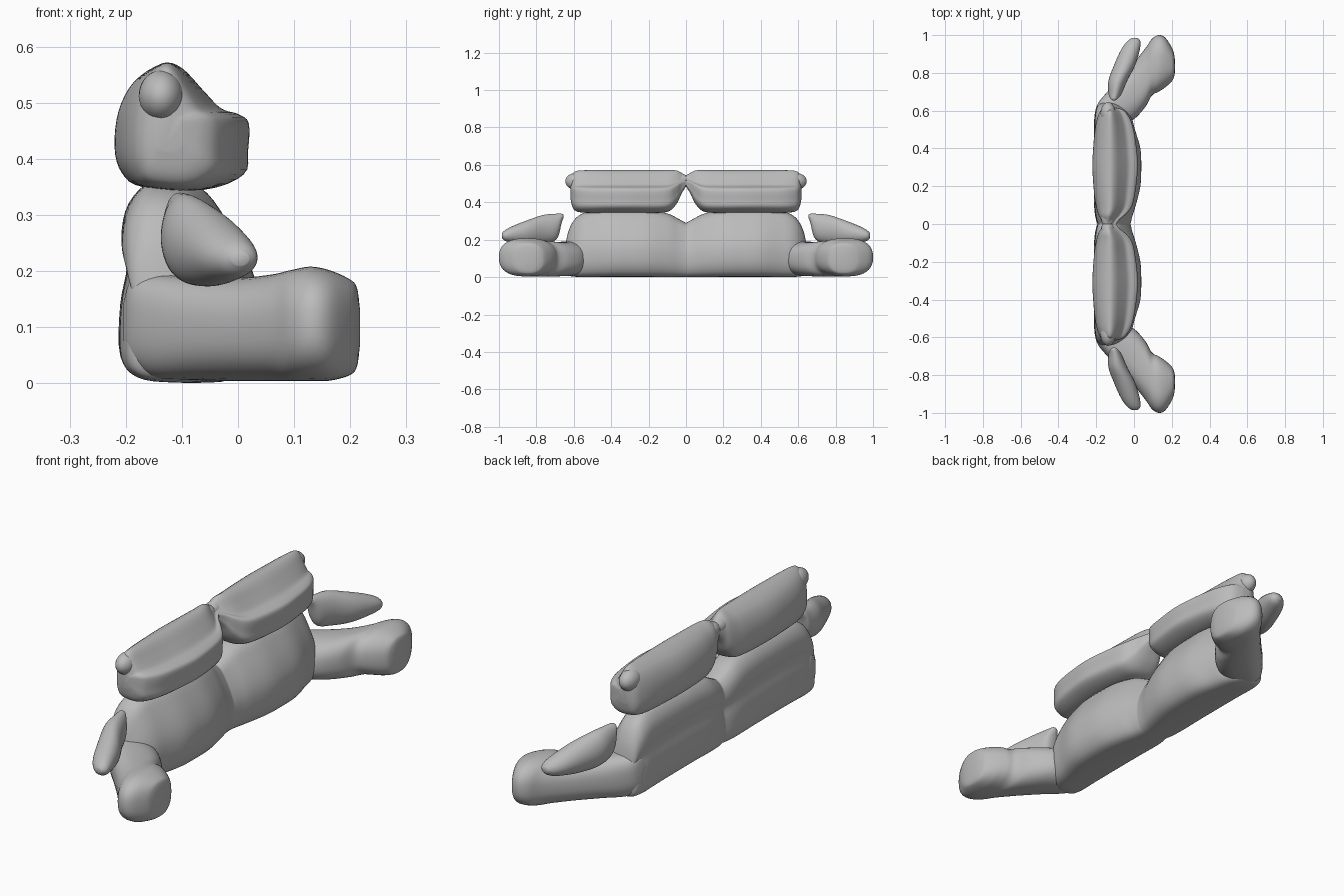
import bpy, bmesh, math
from mathutils import Vector

if "Cube" in bpy.data.objects:
    bpy.data.objects.remove(bpy.data.objects["Cube"])

grey = bpy.data.materials.new("soft grey")
grey.use_nodes = True
grey.diffuse_color = (0.5, 0.5, 0.5, 1)
grey.node_tree.nodes["Principled BSDF"].inputs["Base Color"].default_value = (0.5, 0.5, 0.5, 1)


def spline(points, steps, closed=False):
    """Smooth curve through points of any dimension."""
    n, out = len(points), []
    pick = (lambda i: points[i % n]) if closed else (lambda i: points[max(0, min(n - 1, i))])
    for i in range(n if closed else n - 1):
        for k in range(steps):
            t = k / steps
            out.append([0.5 * (2 * b + (c - a) * t + (2 * a - 5 * b + 4 * c - d) * t ** 2
                               + (3 * b - a - 3 * c + d) * t ** 3)
                        for a, b, c, d in zip(pick(i - 1), pick(i), pick(i + 1), pick(i + 2))])
    return out if closed else out + [list(points[-1])]


def finish(name, bm):
    """Shade smooth and mirror to the other end."""
    bmesh.ops.recalc_face_normals(bm, faces=bm.faces)
    mesh = bpy.data.meshes.new(name)
    bm.to_mesh(mesh)
    bm.free()
    mesh.materials.append(grey)
    mesh.shade_smooth()
    obj = bpy.data.objects.new(name, mesh)
    bpy.context.collection.objects.link(obj)
    mirror = obj.modifiers.new("mirror", 'MIRROR')
    mirror.use_axis = (False, True, False)
    mirror.merge_threshold = 0.0005


def loft(name, outline, stations, axis="Y", cap_start=True):
    """Stations: position, two centre coordinates, two outline scales."""
    bm = bmesh.new()
    rings = []
    for p, cu, cv, su, sv in spline(stations, 5):
        ring = []
        for u, v in outline:
            a, b = cu + su * u, cv + sv * v
            ring.append(bm.verts.new((a, p, b) if axis == "Y" else (p, a, b)))
        rings.append(ring)
    n = len(outline)
    for r, s in zip(rings, rings[1:]):
        for i in range(n):
            bm.faces.new((r[i], r[(i + 1) % n], s[(i + 1) % n], s[i]))
    if cap_start:
        bm.faces.new(rings[0])
    bm.faces.new(rings[-1])
    finish(name, bm)


def oval(power):
    """Unit rounded outline, squarer for smaller powers."""
    angles = [math.tau * i / 40 for i in range(40)]
    return [[math.copysign(abs(f(a)) ** power, f(a)) for f in (math.cos, math.sin)] for a in angles]


def bump(name, centre, size):
    bm = bmesh.new()
    bmesh.ops.create_uvsphere(bm, u_segments=28, v_segments=18, radius=1)
    for v in bm.verts:
        v.co = Vector(c + s * q for c, s, q in zip(centre, size, v.co))
    finish(name, bm)


# Torso: flat base, straight back, rounded belly
torso = spline([(-.01, .05), (.025, .012), (.1, .002), (.19, .008), (.23, .06), (.238, .14),
                (.222, .21), (.18, .29), (.13, .35), (.05, .36), (.005, .32), (-.008, .26),
                (.002, .21), (-.01, .14)], 4, True)
loft("torso", torso, [(0, -.185, 0, .7, .8), (.04, -.195, 0, .78, .86), (.1, -.2, 0, .88, .94),
                      (.2, -.2, 0, .98, .99), (.3, -.2, 0, 1, 1), (.4, -.2, 0, .98, 1),
                      (.5, -.2, 0, .86, .98), (.56, -.2, 0, .79, .93), (.6, -.195, .002, .68, .83),
                      (.63, -.185, .01, .52, .64), (.645, -.16, .04, .3, .35)], cap_start=False)

# Head with a blunt muzzle
head = spline([(-.09, -.03), (-.083, .035), (-.055, .088), (-.005, .12), (.03, .112), (.07, .07),
               (.1, .04), (.13, .03), (.149, .014), (.148, -.035), (.14, -.078), (.07, -.105),
               (-.04, -.1), (-.077, -.075)], 4, True)
loft("head", head, [(0, -.14, .512, .3, .26), (.025, -.138, .497, .42, .5), (.05, -.135, .475, .6, .78),
                    (.09, -.13, .455, .78, .96), (.16, -.13, .45, .9, 1), (.3, -.13, .45, 1, 1),
                    (.42, -.13, .45, .94, 1), (.52, -.13, .45, .82, 1), (.58, -.13, .452, .64, .96),
                    (.605, -.13, .455, .46, .8), (.617, -.13, .458, .2, .4)], cap_start=False)

# Outer ears and the joined inner ears
bump("outer_ear", (-.137, .585, .512), (.04, .06, .046))
bump("inner_ear", (-.14, .035, .518), (.034, .06, .034))

# Arms: flattened tapering paddles
loft("arm", oval(1), [(.655, -.105, .325, .008, .008), (.665, -.105, .315, .02, .024),
                      (.69, -.1, .272, .035, .067), (.76, -.085, .256, .05, .077),
                      (.84, -.05, .24, .056, .067), (.92, -.02, .229, .05, .047),
                      (.965, -.002, .223, .036, .03), (.985, .004, .222, .015, .012)])

# Legs with a broad, turned-out foot
loft("leg", oval(.8), [(-.205, .58, .1, .02, .04), (-.19, .59, .11, .05, .075),
                       (-.15, .6, .102, .09, .092), (-.08, .64, .098, .125, .092),
                       (0, .705, .096, .15, .092), (.06, .775, .099, .155, .095),
                       (.095, .83, .103, .15, .099), (.13, .85, .106, .15, .102),
                       (.165, .855, .103, .132, .098), (.2, .845, .1, .09, .085),
                       (.212, .84, .1, .06, .07), (.217, .835, .1, .03, .035)], axis="X")
